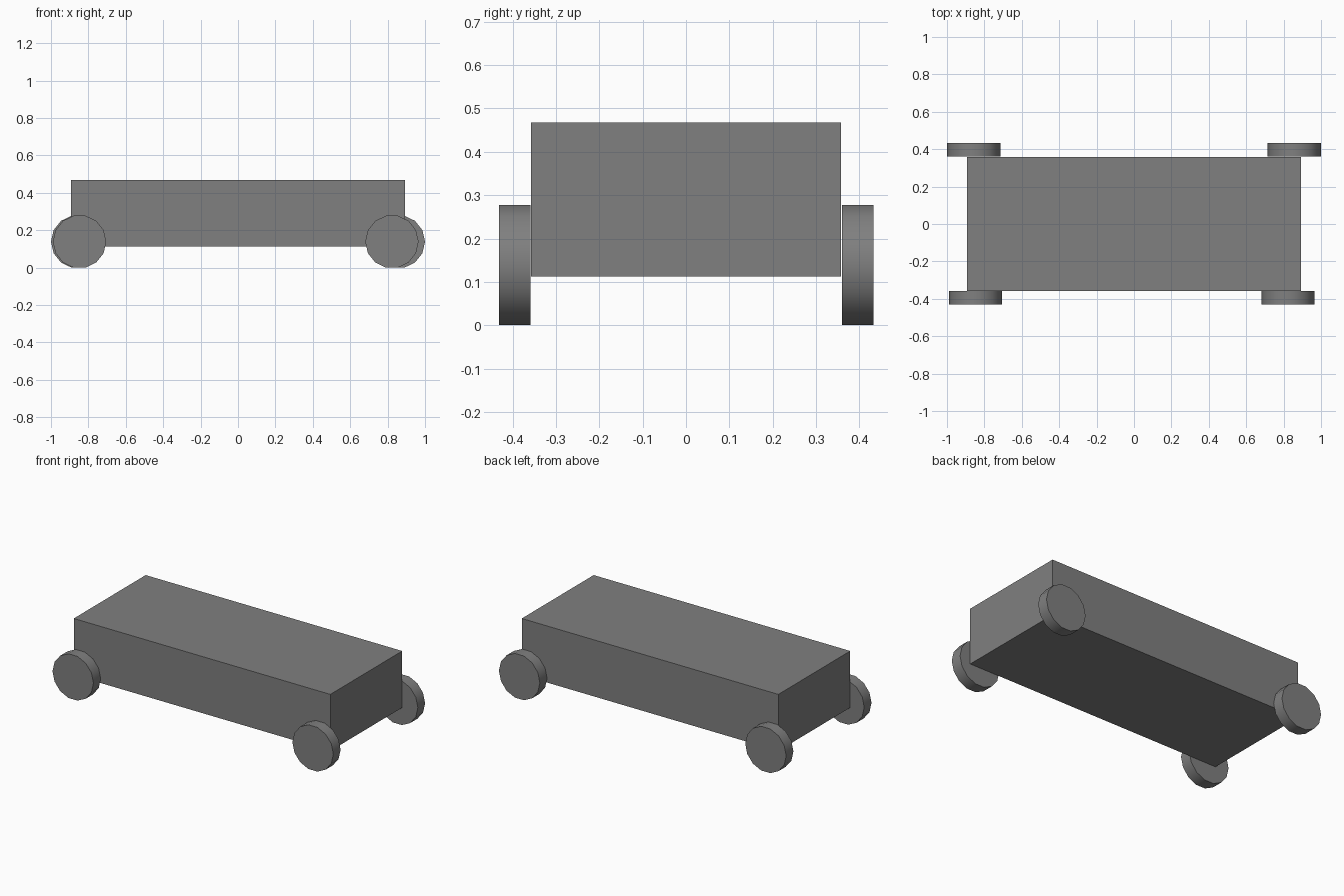
import bpy
import math

if "Cube" in bpy.data.objects:
    bpy.data.objects.remove(bpy.data.objects["Cube"])

grey = bpy.data.materials.new("mid grey")
grey.diffuse_color = (0.214, 0.214, 0.214, 1)
grey.use_nodes = True
grey.node_tree.nodes["Principled BSDF"].inputs["Base Color"].default_value = grey.diffuse_color

# Body: plain box
bpy.ops.mesh.primitive_cube_add(size=1, location=(0, 0, 0.29))
body = bpy.context.object
body.name = "body"
body.scale = (1.786, 0.715, 0.356)
bpy.ops.object.transform_apply(location=False, rotation=False, scale=True)
body.data.materials.append(grey)

# Wheels: 14-sided discs resting on a flat edge, each set slightly differently along the body
SIDES, RADIUS, WIDTH = 14, 0.1425, 0.072
CENTRE_Z = RADIUS * math.cos(math.pi / SIDES)


def wheel(name, x, y):
    bpy.ops.mesh.primitive_cylinder_add(vertices=SIDES, radius=RADIUS, depth=WIDTH)
    ob = bpy.context.object
    ob.name = name
    # Corners point along x, flats face up and down
    ob.rotation_euler = (math.pi / 2, math.pi / 2, 0)
    bpy.ops.object.transform_apply(location=False, rotation=True, scale=False)
    ob.location = (x, y, CENTRE_Z)
    ob.data.materials.append(grey)
    bpy.ops.object.shade_smooth_by_angle(angle=math.radians(40))


wheel("front_left_wheel", -0.847, -0.395)
wheel("front_right_wheel", 0.823, -0.395)
wheel("back_left_wheel", -0.8575, 0.396)
wheel("back_right_wheel", 0.8575, 0.396)
